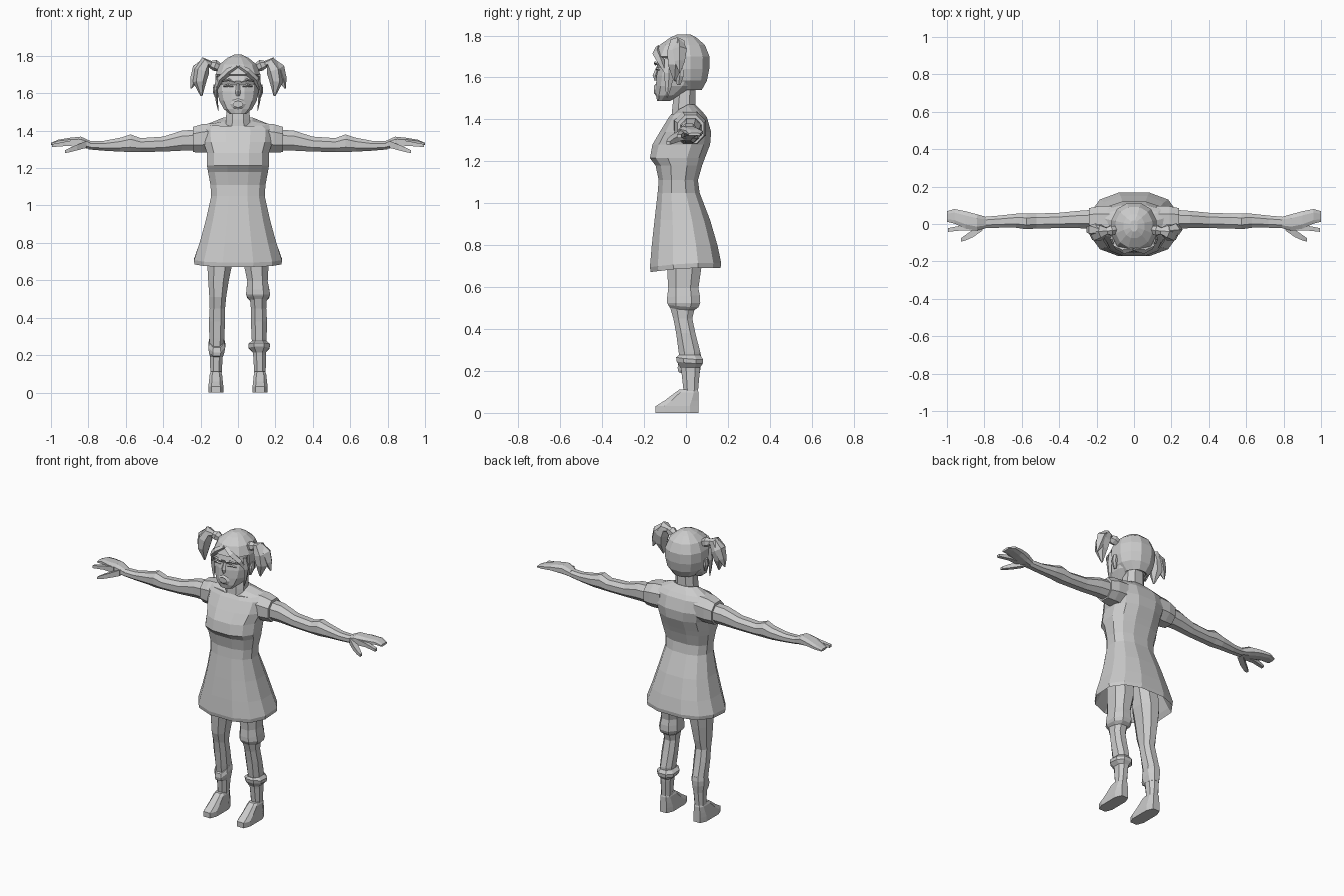
import bpy, bmesh, math
from mathutils import Vector

grey = bpy.data.materials.new("plain grey")
grey.diffuse_color = (0.6, 0.6, 0.6, 1)


def finish(name, bm):
    bmesh.ops.recalc_face_normals(bm, faces=bm.faces)
    me = bpy.data.meshes.new(name)
    bm.to_mesh(me)
    bm.free()
    me.materials.append(grey)
    ob = bpy.data.objects.new(name, me)
    bpy.context.collection.objects.link(ob)
    return ob


def oval(n, e):
    """Unit rounded polygon; a smaller exponent makes it boxier."""
    k = math.cos(math.pi / n) ** e
    pts = []
    for i in range(n):
        a = 2 * math.pi * (i + 0.5) / n
        c, s = math.cos(a), math.sin(a)
        pts.append((math.copysign(abs(c) ** e, c) / k, math.copysign(abs(s) ** e, s) / k))
    return pts


def loft(name, rings, keep=None):
    """Skin a list of equal rings and cap both ends."""
    bm = bmesh.new()
    loops = [[bm.verts.new(p) for p in r] for r in rings]
    n = len(rings[0])
    for a, b in zip(loops, loops[1:]):
        for i in range(n):
            j = (i + 1) % n
            bm.faces.new((a[i], a[j], b[j], b[i]))
    bm.faces.new(loops[0])
    bm.faces.new(loops[-1])
    if keep:
        drop = [f for f in bm.faces if not keep(f.calc_center_median())]
        bmesh.ops.delete(bm, geom=drop, context='FACES')
    return finish(name, bm)


def stack(name, rows, n=8, e=0.85, keep=None):
    """Upright loft; rows are (z, centre x, half width, front y, back y, front drop)."""
    rings = []
    for z, x, w, f, b, d in rows:
        rings.append([(x + w * u, (f + b) / 2 + (b - f) / 2 * v, z - d * max(0, -v))
                      for u, v in oval(n, e)])
    return loft(name, rings, keep)


def limb(name, s, rows, n=8, e=0.9):
    """Sideways loft; rows are (x, front y, back y, bottom z, top z)."""
    return loft(name, [[(s * x, (f + b) / 2 + (b - f) / 2 * u, (lo + hi) / 2 + (hi - lo) / 2 * v)
                        for u, v in oval(n, e)] for x, f, b, lo, hi in rows])


def tube(name, s, rows, n=6, flat=1.0):
    """Tapered strand through rows of (x, y, z, radius)."""
    pts = [Vector((s * r[0], r[1], r[2])) for r in rows]
    rings = []
    for i, p in enumerate(pts):
        d = pts[min(i + 1, len(pts) - 1)] - pts[max(i - 1, 0)]
        side = d.cross(Vector((0, 1, 0))).normalized()
        up = side.cross(d).normalized()
        rad = rows[i][3]
        rings.append([p + side * rad * flat * math.cos(2 * math.pi * k / n)
                      + up * rad * math.sin(2 * math.pi * k / n) for k in range(n)])
    return loft(name, rings)


# Dress, with a hollow skirt
stack("dress", [
    (0.95, 0, .11, -.10, .06, 0), (0.72, 0, .215, -.155, .15, .02),
    (0.692, 0, .233, -.168, .165, .02), (0.715, 0, .235, -.172, .168, .02),
    (0.80, 0, .205, -.163, .15, 0), (0.92, 0, .172, -.15, .115, 0),
    (1.05, 0, .143, -.135, .065, 0), (1.11, 0, .147, -.13, .057, 0),
    (1.18, 0, .16, -.145, .077, 0), (1.215, 0, .166, -.172, .09, 0),
    (1.28, 0, .165, -.16, .115, 0), (1.34, 0, .185, -.125, .12, 0),
    (1.41, 0, .19, -.085, .10, .005), (1.435, 0, .165, -.07, .08, .01),
    (1.47, 0, .078, -.07, .046, .06)], n=12, e=0.8)

# Neck and head
stack("neck", [(1.38, 0, .068, -.07, .045, 0), (1.46, 0, .064, -.065, .045, 0),
               (1.58, 0, .058, -.05, .045, 0)])
stack("head", [
    (1.488, 0, .042, -.138, -.075, 0), (1.515, 0, .075, -.143, -.02, 0),
    (1.56, 0, .10, -.143, .05, 0), (1.61, 0, .11, -.14, .08, 0),
    (1.645, 0, .111, -.132, .09, 0), (1.665, 0, .111, -.142, .09, 0),
    (1.73, 0, .10, -.125, .085, 0), (1.775, 0, .05, -.07, .04, 0)], n=12, e=0.85)

# Hair cap, open over the face
hair = stack("hair_cap", [
    (1.54, 0, .07, -.08, .075, 0), (1.585, 0, .108, -.13, .10, 0),
    (1.64, 0, .12, -.145, .111, 0), (1.70, 0, .12, -.15, .112, 0),
    (1.755, 0, .098, -.125, .09, 0), (1.79, 0, .055, -.075, .05, 0),
    (1.806, 0, .02, -.04, .02, 0)], n=12, e=0.9,
    keep=lambda c: c.z > 1.545 and (c.z > 1.69 or c.y > -.06))
solid = hair.modifiers.new("thickness", 'SOLIDIFY')
solid.thickness = 0.012

# Nose and open mouth
tube("nose", 1, [(0, -.132, 1.65, .008), (0, -.146, 1.61, .013), (0, -.138, 1.588, .012)], n=4)
bm = bmesh.new()
bmesh.ops.create_circle(bm, segments=8, radius=1)
outer = list(bm.verts)
rim = bmesh.ops.extrude_edge_only(bm, edges=bm.edges[:])
for v in [g for g in rim["geom"] if isinstance(g, bmesh.types.BMVert)]:
    v.co = v.co * 0.6 + Vector((0, 0, .4))
for v in bm.verts:
    front = -.142 - .01 * (v.co.z > 0.1)
    v.co = Vector((v.co.x * .042, front, 1.542 + v.co.y * .03))
finish("lips", bm)

for s in (1, -1):
    side = "left" if s > 0 else "right"
    # Eyes, brows and ears
    tube(side + "_eye", s, [(.025, -.139, 1.637, .004), (.05, -.137, 1.643, .008),
                            (.078, -.128, 1.637, .004)], n=4)
    tube(side + "_brow", s, [(.015, -.145, 1.66, .005), (.05, -.147, 1.672, .007),
                             (.085, -.132, 1.664, .004)], n=4)
    tube(side + "_ear", s, [(.112, -.035, 1.565, .01), (.122, -.03, 1.61, .022),
                            (.122, -.025, 1.645, .015)], n=6, flat=.6)
    # Fringe sweeping from the centre parting, and a lock beside the face
    tube(side + "_fringe", s, [(.005, -.132, 1.745, .012), (.05, -.138, 1.715, .022),
                               (.095, -.118, 1.675, .018), (.115, -.095, 1.62, .006)], n=4, flat=.9)
    tube(side + "_side_lock", s, [(.108, -.085, 1.69, .018), (.119, -.08, 1.62, .024),
                                  (.112, -.085, 1.55, .014), (.105, -.09, 1.505, .003)], n=4, flat=.4)
    # Pigtail with hair tie and a second tip
    tube(side + "_hair_tie", s, [(.095, -.03, 1.735, .022), (.125, -.035, 1.75, .03),
                                 (.15, -.037, 1.755, .018)])
    tube(side + "_pigtail", s, [(.14, -.037, 1.757, .016), (.172, -.04, 1.765, .038),
                                (.195, -.045, 1.72, .05), (.205, -.05, 1.66, .042),
                                (.195, -.055, 1.585, .006)], flat=.85)
    tube(side + "_pigtail_tip", s, [(.18, -.035, 1.77, .02), (.215, -.03, 1.73, .036),
                                    (.235, -.03, 1.675, .026), (.252, -.03, 1.625, .004)], n=5)

    # Short sleeve and arm
    limb(side + "_sleeve", s, [(.12, -.06, .095, 1.285, 1.44), (.19, -.055, .095, 1.283, 1.435),
                               (.24, -.04, .085, 1.285, 1.42)])
    limb(side + "_arm", s, [
        (.16, -.03, .08, 1.295, 1.41), (.30, -.022, .07, 1.293, 1.40),
        (.40, -.022, .06, 1.288, 1.368), (.52, -.024, .056, 1.286, 1.36),
        (.575, -.028, .056, 1.286, 1.38), (.63, -.02, .055, 1.288, 1.362),
        (.72, -.02, .045, 1.293, 1.345), (.80, -.022, .038, 1.30, 1.345)])
    # Flat hand, forefinger and thumb
    limb(side + "_hand", s, [
        (.79, -.022, .038, 1.302, 1.345), (.84, -.035, .052, 1.31, 1.368),
        (.90, -.025, .068, 1.322, 1.362), (.96, .002, .08, 1.325, 1.352),
        (1.0, .012, .068, 1.322, 1.335)], e=0.75)
    limb(side + "_forefinger", s, [
        (.85, -.035, 0, 1.315, 1.355), (.92, -.034, -.008, 1.318, 1.342),
        (.995, -.042, -.022, 1.312, 1.328)], n=4)
    limb(side + "_thumb", s, [
        (.81, -.035, .01, 1.308, 1.345), (.86, -.07, -.03, 1.295, 1.325),
        (.90, -.088, -.058, 1.285, 1.308), (.925, -.094, -.076, 1.28, 1.295)], n=4)

    # Leg and shoe
    stack(side + "_leg", [
        (.90, s * .085, .075, -.085, .05, 0), (.69, s * .097, .067, -.09, .073, 0),
        (.60, s * .104, .055, -.085, .06, 0), (.51, s * .108, .045, -.078, .045, 0),
        (.45, s * .11, .041, -.06, .03, 0), (.38, s * .112, .043, -.047, .045, 0),
        (.29, s * .113, .04, -.035, .068, 0), (.20, s * .115, .034, -.022, .066, 0),
        (.09, s * .118, .03, -.01, .056, 0)])
    stack(side + "_shoe", [
        (0, s * .118, .04, -.145, .06, 0), (.032, s * .118, .04, -.145, .06, 0),
        (.06, s * .118, .037, -.10, .06, 0), (.098, s * .118, .033, -.05, .06, 0),
        (.112, s * .118, .027, -.03, .055, 0)], e=0.6)

# Knee bandage and ankle cuff on one leg, slumped sock on the other
stack("knee_bandage", [
    (.60, .104, .054, -.084, .058, 0), (.56, .106, .06, -.09, .066, .01),
    (.525, .107, .064, -.09, .068, .0), (.505, .108, .058, -.085, .06, -.01),
    (.49, .108, .044, -.075, .04, -.01)])
stack("ankle_cuff", [
    (.275, .113, .04, -.036, .068, 0), (.255, .113, .058, -.047, .082, -.01),
    (.235, .113, .056, -.044, .08, -.01), (.215, .114, .035, -.026, .066, 0)])
stack("slumped_sock", [
    (.29, -.113, .04, -.036, .069, .05), (.265, -.113, .045, -.04, .073, .05),
    (.235, -.114, .042, -.036, .072, .04), (.19, -.115, .034, -.022, .066, 0)])
